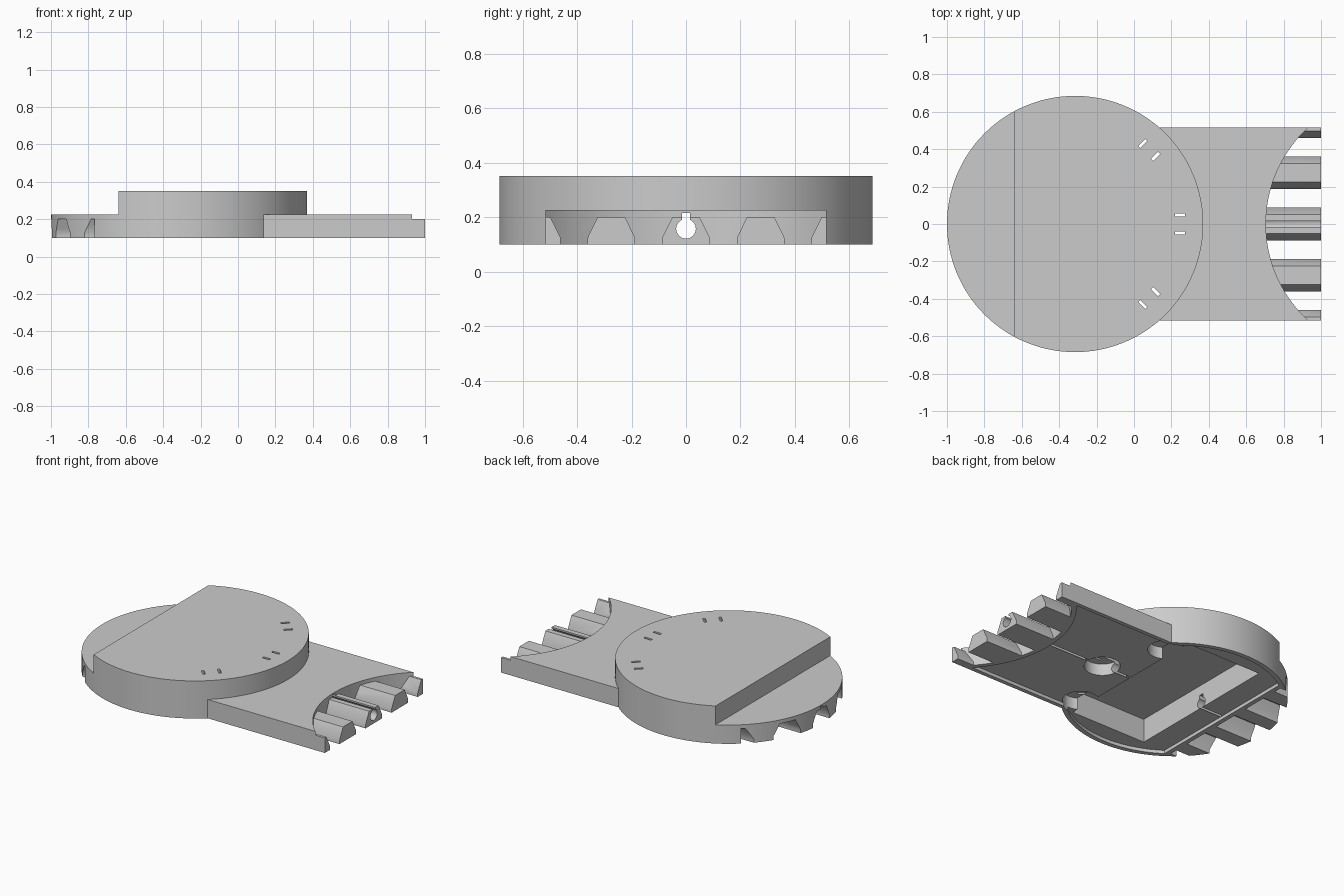
import bpy, bmesh
from math import sin, cos, pi, sqrt, acos
from mathutils import Vector

cube = bpy.data.objects.get("Cube")
if cube:
    bpy.data.objects.remove(cube, do_unlink=True)

# Shared dimensions
CX, R = -0.315, 0.685            # disc centre and radius
BASE, MID, TOP = 0.1, 0.225, 0.35
HALF = 0.515                     # half width of the arm
MATE = 1.405                     # centre of the hollow at the arm end
PITCH = 0.274                    # tooth spacing

grey = bpy.data.materials.new("plain grey")
grey.use_nodes = True
grey.diffuse_color = (0.6, 0.6, 0.6, 1)
grey.node_tree.nodes["Principled BSDF"].inputs["Base Color"].default_value = (0.6, 0.6, 0.6, 1)


def prism(name, pts, lo, hi, axis="z"):
    """Extrude a flat outline along z, or a (y, z) outline along x."""
    place = (lambda p, h: (p[0], p[1], h)) if axis == "z" else (lambda p, h: (h, p[0], p[1]))
    bm = bmesh.new()
    face = bm.faces.new([bm.verts.new(place(p, lo)) for p in pts])
    ext = bmesh.ops.extrude_face_region(bm, geom=[face])["geom"]
    shift = Vector(place((0, 0), hi - lo))
    bmesh.ops.translate(bm, vec=shift, verts=[v for v in ext if isinstance(v, bmesh.types.BMVert)])
    bmesh.ops.recalc_face_normals(bm, faces=bm.faces)
    mesh = bpy.data.meshes.new(name)
    bm.to_mesh(mesh)
    bm.free()
    mesh.materials.append(grey)
    obj = bpy.data.objects.new(name, mesh)
    bpy.context.collection.objects.link(obj)
    return obj


def circle(x, y, r, n):
    return [(x + r * cos(2 * pi * i / n), y + r * sin(2 * pi * i / n)) for i in range(n)]


def rect(x0, x1, y0, y1):
    return [(x0, y0), (x1, y0), (x1, y1), (x0, y1)]


def combine(obj, tool, operation="DIFFERENCE"):
    tool.hide_render = True
    mod = obj.modifiers.new("cut", "BOOLEAN")
    mod.operation, mod.solver, mod.object = operation, "EXACT", tool
    bpy.context.view_layer.objects.active = obj
    bpy.ops.object.modifier_apply(modifier=mod.name)
    bpy.data.objects.remove(tool, do_unlink=True)


def teeth(x0, x1, limit):
    """Trapezoid bars along x, clipped to a half width."""
    half = [(0.087, -0.1), (0.087, 0.125), (0.05, 0.2)]
    profile = half + [(-y, z) for y, z in reversed(half)]
    for i in range(-2, 3):
        pts = [(max(-limit, min(limit, y + i * PITCH)), z) for y, z in profile]
        yield prism("tooth_cutter", pts, x0, x1, "x")


# Stepped disc
body = prism("connector_body", circle(CX, 0, R, 128), BASE, TOP)
combine(body, prism("step_cutter", rect(-1.2, -0.64, -1, 1), MID, 0.5))

# Arm with a hollow end that leaves only the teeth
arm = prism("arm", rect(0, 1, -HALF, HALF), BASE, MID)
gaps = prism("gap_cutter", circle(MATE, 0, 0.7, 128), 0, 0.5)
for bar in teeth(0.5, 1.2, 0.65):
    combine(gaps, bar)
combine(arm, gaps)
combine(body, arm, "UNION")

# Matching grooves under the low side of the disc
for bar in teeth(-1.1, -0.72, HALF):
    combine(body, bar)

# Shallow underside recess for a cover, in the disc and in the arm
r, floor = 0.655, 0.122
a = acos((-0.69 - CX) / r)
arc = [a * (i / 32 - 1) for i in range(65)]
combine(body, prism("disc_recess", [(CX + r * cos(t), r * sin(t)) for t in arc], 0, floor))
w = 0.488
ys = [w * (1 - i / 16) for i in range(33)]
outline = [(0.0, -w), (0.0, w)] + [(MATE - sqrt(0.73 ** 2 - y * y), y) for y in ys]
combine(body, prism("arm_recess", outline, 0, floor))

# Deep pocket
combine(body, prism("pocket_cutter", rect(-0.53, 0.03, -0.54, 0.54), 0, 0.28))

# Three round cups, each with a pair of slots through the top
for turn in (-pi / 4, 0, pi / 4):
    c, s = cos(turn), sin(turn)
    combine(body, prism("cup_cutter", circle(CX + 0.565 * c, 0.565 * s, 0.11, 48), 0, 0.2))
    for side in (-0.049, 0.049):
        slot = rect(0.533, 0.587, side - 0.008, side + 0.008)
        pts = [(CX + x * c - y * s, x * s + y * c) for x, y in slot]
        combine(body, prism("slot_cutter", pts, 0.15, 0.5))

# Keyhole wire channel along the whole length
combine(body, prism("channel_cutter", circle(0, 0.157, 0.036, 32), -1.1, 1.1, "x"))
combine(body, prism("key_cutter", rect(-0.015, 0.015, 0.16, 0.215), -1.1, 1.1, "x"))

# Smooth round walls, crisp edges
bpy.ops.object.select_all(action="DESELECT")
body.select_set(True)
bpy.context.view_layer.objects.active = body
bpy.ops.object.shade_smooth_by_angle(angle=pi / 6)
